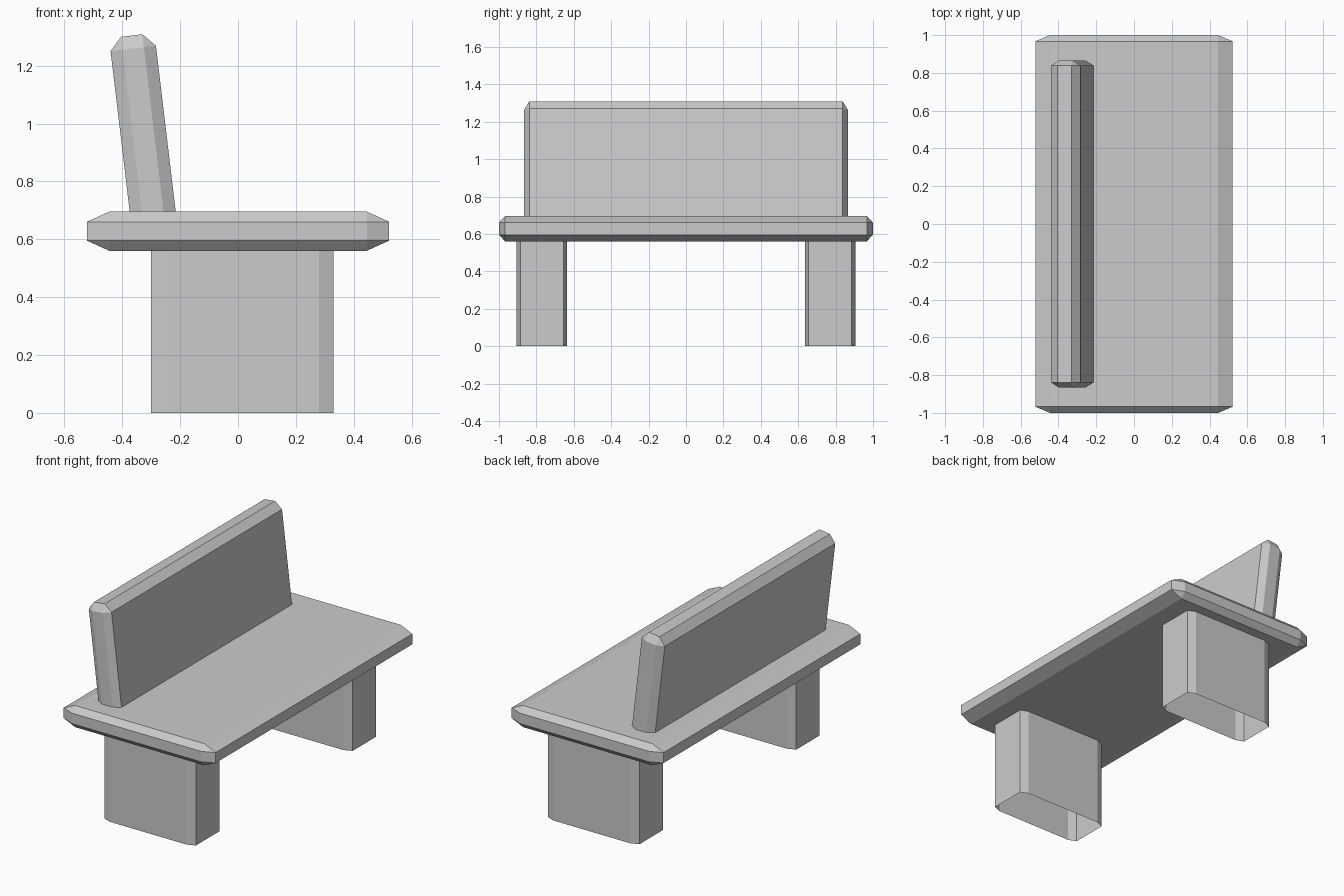
import bpy, bmesh, math
from mathutils import Matrix, Vector

cube = bpy.data.objects.get("Cube")
if cube:
    bpy.data.objects.remove(cube, do_unlink=True)

# One plain grey for the whole bench
grey = bpy.data.materials.new("stone_grey")
grey.use_nodes = True
COLOUR = (0.6, 0.6, 0.6, 1)
grey.diffuse_color = COLOUR
grey.node_tree.nodes["Principled BSDF"].inputs["Base Color"].default_value = COLOUR


def chamfered_box(name, size, inset, centre, tilt=0.0, upright_only=False):
    """Box whose chamfer has its own width along each axis."""
    size, inset = Vector(size), Vector(inset)
    bm = bmesh.new()
    bmesh.ops.create_cube(bm, size=1)
    # Bevel by one unit in stretched space, then scale back
    bmesh.ops.scale(bm, verts=bm.verts, vec=[s / i for s, i in zip(size, inset)])
    edges = [e for e in bm.edges if not upright_only
             or abs(e.verts[0].co.z - e.verts[1].co.z) > 0.1]
    bmesh.ops.bevel(bm, geom=edges, offset=1, offset_type='OFFSET',
                    segments=1, profile=0.5, affect='EDGES')
    bmesh.ops.scale(bm, verts=bm.verts, vec=inset)
    if upright_only:
        # Hollow legs, open at both ends
        caps = [f for f in bm.faces if abs(f.normal.z) > 0.9]
        bmesh.ops.delete(bm, geom=caps, context='FACES_ONLY')
    bmesh.ops.transform(bm, verts=bm.verts,
                        matrix=Matrix.Translation(centre) @ Matrix.Rotation(tilt, 4, 'Y'))
    bmesh.ops.recalc_face_normals(bm, faces=bm.faces)
    mesh = bpy.data.meshes.new(name)
    bm.to_mesh(mesh)
    bm.free()
    mesh.materials.append(grey)
    obj = bpy.data.objects.new(name, mesh)
    bpy.context.collection.objects.link(obj)
    return obj


# Seat slab
chamfered_box("seat", (1.045, 2, 0.135), (0.077, 0.033, 0.035), (0, 0, 0.628))

# Leaning backrest, its foot sunk into the seat
chamfered_box("backrest", (0.158, 1.73, 0.70), (0.042, 0.027, 0.045),
              (-0.326, 0, 0.957), tilt=math.radians(-6.8))

# Two slab legs
for side, name in ((-1, "right_leg"), (1, "left_leg")):
    chamfered_box(name, (0.63, 0.27, 0.6), (0.05, 0.02, 1), (0.015, side * 0.77, 0.3),
                  upright_only=True)
